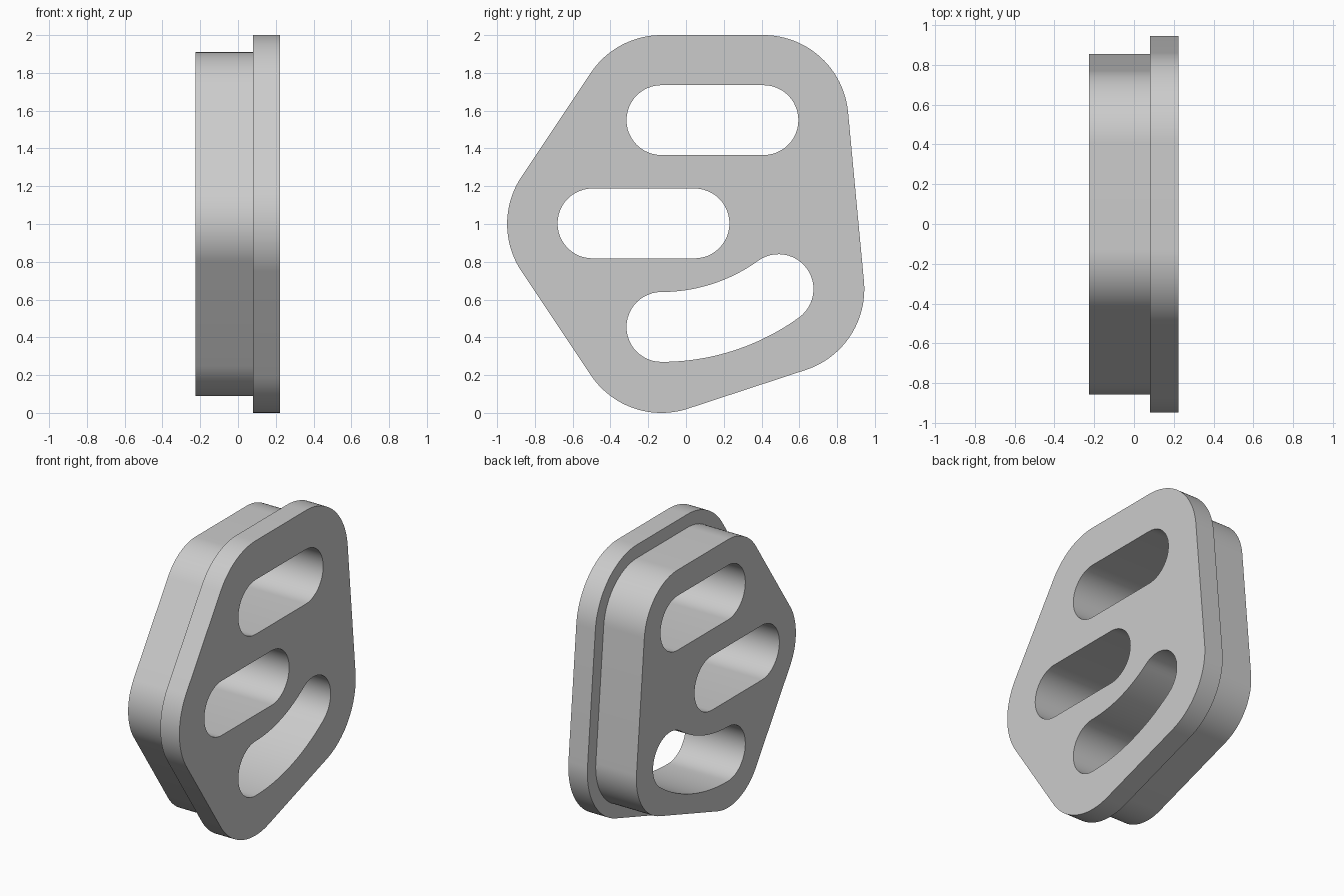
import bpy, bmesh
from math import sin, cos, atan2, pi, asin
from mathutils import Vector

cube = bpy.data.objects.get("Cube")
if cube:
    bpy.data.objects.remove(cube, do_unlink=True)

BACK_X, STEP_X, FACE_X = -0.225, 0.08, 0.223
FLANGE_R, BODY_R, SLOT_R = 0.45, 0.36, 0.185


def arc(centre, r, a0, a1, n=24):
    """Points (y, z) along an arc."""
    return [Vector((centre[0] + r * cos(a0 + (a1 - a0) * i / n),
                    centre[1] + r * sin(a0 + (a1 - a0) * i / n))) for i in range(n + 1)]


def rounded_outline(centres, r):
    """Outline around equal circles listed counter-clockwise."""
    pts, k = [], len(centres)
    for i, c in enumerate(centres):
        p, q = centres[i - 1], centres[(i + 1) % k]
        a0 = atan2(c[1] - p[1], c[0] - p[0]) - pi / 2
        a1 = atan2(q[1] - c[1], q[0] - c[0]) - pi / 2
        pts += arc(c, r, a0, a0 + (a1 - a0) % (2 * pi))
    return pts


def curved_slot(start, bend, sweep, w):
    """Round-ended slot that follows an upward bend."""
    pivot = (start[0], start[1] + bend)
    a0, a1 = -pi / 2, -pi / 2 + sweep
    end = arc(pivot, bend, a0, a1)[-1]
    pts = (arc(pivot, bend + w, a0, a1) + arc(end, w, a1, a1 + pi)
           + arc(pivot, bend - w, a1, a0) + arc(start, w, pi / 2, 3 * pi / 2))
    return [p for i, p in enumerate(pts) if (p - pts[i - 1]).length > 1e-4]


# Profiles in the y-z plane
corners = [(-0.497, 1.0), (-0.13, 0.45), (0.494, 0.655), (0.41, 1.55), (-0.13, 1.55)]
flange = rounded_outline(corners, FLANGE_R)
body = rounded_outline(corners, BODY_R)
slots = [rounded_outline([(-0.13, 1.55), (0.41, 1.55)], SLOT_R),
         rounded_outline([(-0.495, 1.003), (0.045, 1.003)], SLOT_R),
         curved_slot((-0.13, 0.455), 1.06, asin(0.62 / 1.06), SLOT_R)]

bm = bmesh.new()


def ring(points, x):
    verts = [bm.verts.new((x, p.x, p.y)) for p in points]
    return verts, [bm.edges.new((verts[i - 1], verts[i])) for i in range(len(verts))]


def wall(a, b):
    for i in range(len(a[0])):
        bm.faces.new((a[0][i - 1], a[0][i], b[0][i], b[0][i - 1]))


def cap(*rings):
    bmesh.ops.triangle_fill(bm, use_beauty=True, use_dissolve=False,
                            edges=[e for r in rings for e in r[1]])


# Stepped solid: wide flange, narrower body, slots right through
flange_face, flange_step = ring(flange, FACE_X), ring(flange, STEP_X)
body_step, body_back = ring(body, STEP_X), ring(body, BACK_X)
slots_face = [ring(s, FACE_X) for s in slots]
slots_back = [ring(s, BACK_X) for s in slots]

cap(flange_face, *slots_face)
cap(flange_step, body_step)
cap(body_back, *slots_back)
wall(flange_face, flange_step)
wall(body_step, body_back)
for f, b in zip(slots_face, slots_back):
    wall(f, b)
bmesh.ops.recalc_face_normals(bm, faces=bm.faces[:])

mesh = bpy.data.meshes.new("slotted_plug")
bm.to_mesh(mesh)
bm.free()
plug = bpy.data.objects.new("slotted_plug", mesh)
bpy.context.collection.objects.link(plug)

# Plain grey finish
grey = bpy.data.materials.new("light_grey")
grey.use_nodes = True
colour = (0.6, 0.6, 0.6, 1)
grey.diffuse_color = colour
grey.node_tree.nodes["Principled BSDF"].inputs["Base Color"].default_value = colour
mesh.materials.append(grey)

# Smooth round walls, crisp rims
bpy.ops.object.select_all(action='DESELECT')
plug.select_set(True)
bpy.context.view_layer.objects.active = plug
bpy.ops.object.shade_smooth_by_angle(angle=pi / 6)
